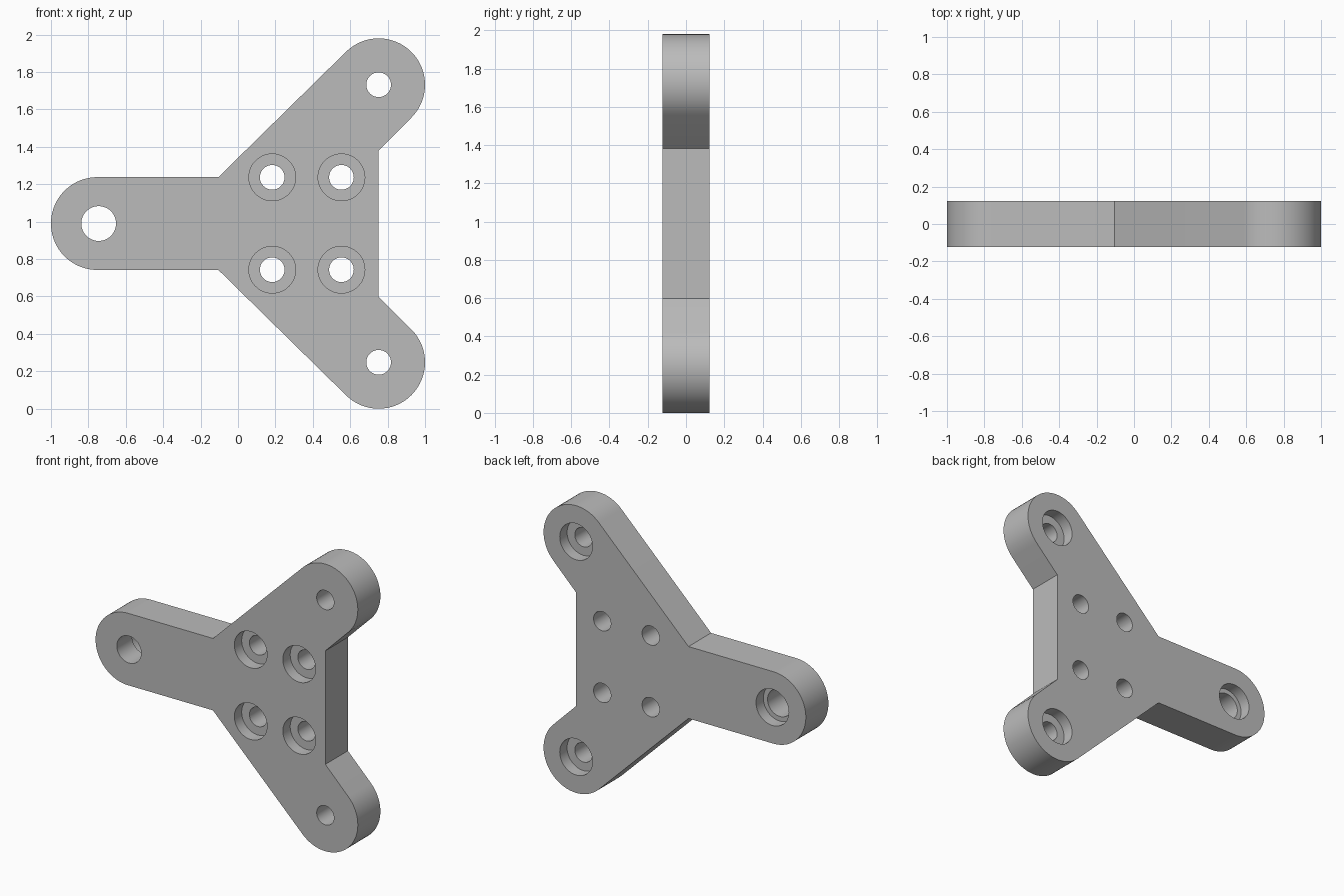
import bpy
import bmesh
from math import sin, cos, radians, pi
from mathutils import Matrix, Vector

default = bpy.data.objects.get("Cube")
if default:
    bpy.data.objects.remove(default)

HALF = 0.123       # half the plate thickness
MID = 0.99         # height of the symmetry line
RADIUS = 0.248     # rounded arm ends
ARM_X, ARM_Z = 0.752, 0.742
BORE = 0.08        # counterbore depth

grey = bpy.data.materials.new("plain grey")
grey.use_nodes = True
grey.diffuse_color = (0.5, 0.5, 0.5, 1)
grey.node_tree.nodes["Principled BSDF"].inputs["Base Color"].default_value = (0.5, 0.5, 0.5, 1)


def arc(x, z, start, end, steps=32):
    """Points on a rounded arm end, angles in degrees."""
    angles = [radians(start + (end - start) * i / steps) for i in range(steps + 1)]
    return [(x + RADIUS * cos(a), z + RADIUS * sin(a)) for a in angles]


def add_object(name, bm):
    mesh = bpy.data.meshes.new(name)
    bmesh.ops.recalc_face_normals(bm, faces=bm.faces)
    bm.to_mesh(mesh)
    bm.free()
    mesh.materials.append(grey)
    obj = bpy.data.objects.new(name, mesh)
    bpy.context.collection.objects.link(obj)
    return obj


# Plate: upper half of the outline, mirrored for the lower half
upper = [(ARM_X, ARM_Z - RADIUS * 2 ** 0.5)]
upper += arc(ARM_X, ARM_Z, -45, 135)
upper += [(-0.105, RADIUS)]
upper += arc(-ARM_X, 0, 90, 180)
outline = upper + [(x, -z) for x, z in reversed(upper[:-1])]

bm = bmesh.new()
face = bm.faces.new([bm.verts.new((x, -HALF, MID + z)) for x, z in outline])
swept = bmesh.ops.extrude_face_region(bm, geom=[face], use_keep_orig=True)
moved = [v for v in swept["geom"] if isinstance(v, bmesh.types.BMVert)]
bmesh.ops.translate(bm, vec=Vector((0, 2 * HALF, 0)), verts=moved)
plate = add_object("three_arm_plate", bm)


# Holes: one cutter mesh per step of the bore
def add_cylinder(bm, x, z, radius, y0, y1):
    place = Matrix.Translation((x, (y0 + y1) / 2, MID + z)) @ Matrix.Rotation(pi / 2, 4, "X")
    bmesh.ops.create_cone(bm, cap_ends=True, segments=48, radius1=radius,
                          radius2=radius, depth=abs(y1 - y0), matrix=place)


holes, bores = bmesh.new(), bmesh.new()
spots = [(-0.745, 0, 0.093, 1)]
for side in (1, -1):
    spots.append((ARM_X, side * ARM_Z, 0.066, 1))
    spots += [(x, side * 0.247, 0.066, -1) for x in (0.183, 0.553)]
for x, z, radius, back in spots:
    add_cylinder(holes, x, z, radius, -0.3, 0.3)
    add_cylinder(bores, x, z, 0.125, back * (HALF - BORE), back * 0.3)

bpy.context.view_layer.objects.active = plate
for name, cutter_bm in (("hole_cutter", holes), ("counterbore_cutter", bores)):
    cutter = add_object(name, cutter_bm)
    cutter.hide_render = True
    cut = plate.modifiers.new(name, "BOOLEAN")
    cut.operation = "DIFFERENCE"
    cut.solver = "EXACT"
    cut.object = cutter
    bpy.ops.object.modifier_apply(modifier=cut.name)
    bpy.data.objects.remove(cutter)

# Smooth round walls, sharp rims
bpy.ops.object.select_all(action="DESELECT")
plate.select_set(True)
bpy.ops.object.shade_smooth_by_angle(angle=radians(30))
